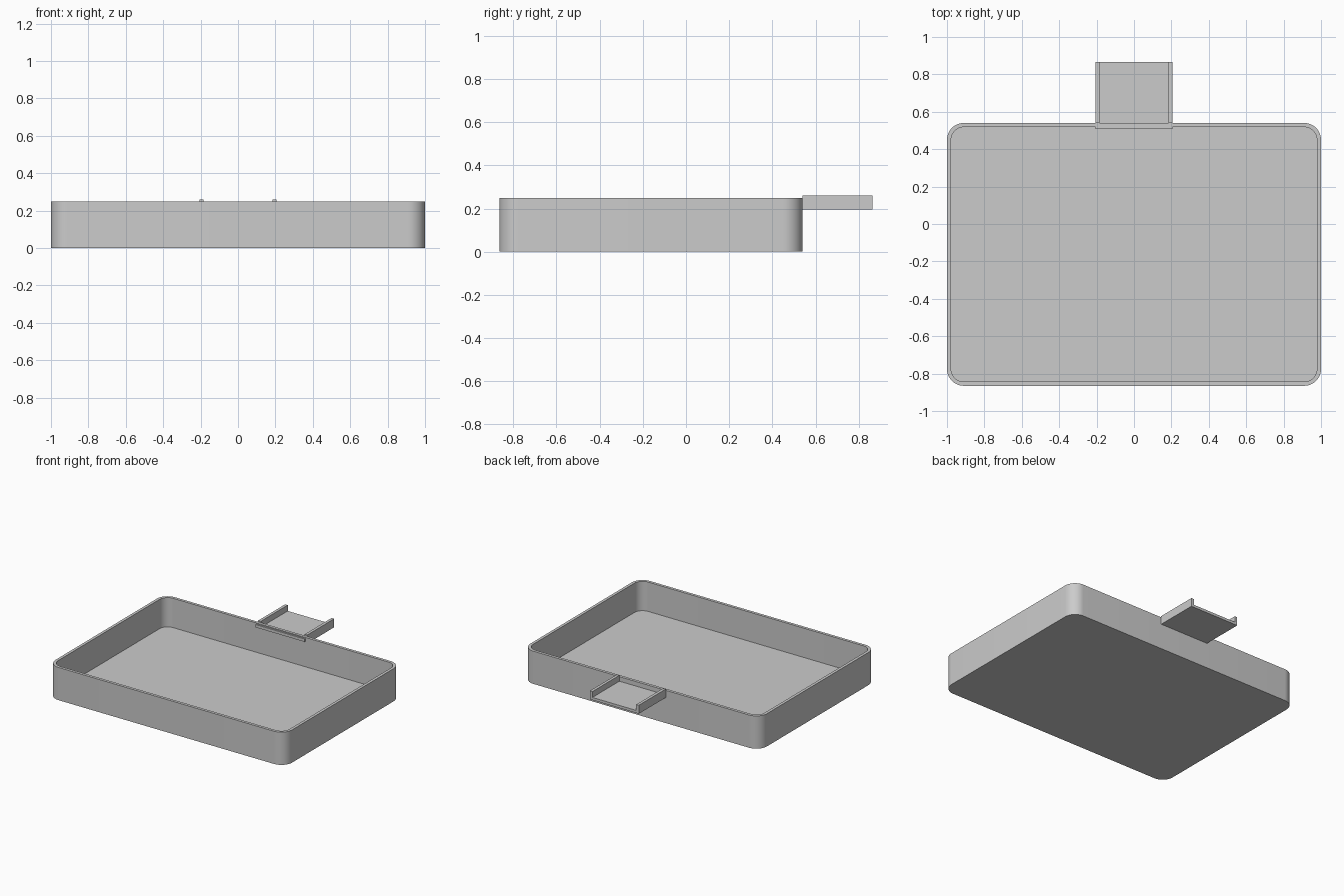
import bpy, bmesh, math

if "Cube" in bpy.data.objects:
    bpy.data.objects.remove(bpy.data.objects["Cube"], do_unlink=True)

grey = bpy.data.materials.new("plain_grey")
grey.use_nodes = True
grey.diffuse_color = (0.6, 0.6, 0.6, 1)
grey.node_tree.nodes["Principled BSDF"].inputs["Base Color"].default_value = (0.6, 0.6, 0.6, 1)

FRONT, BACK, HEIGHT = -0.865, 0.54, 0.25
WALL, FLOOR, RADIUS = 0.022, 0.026, 0.09


def add_object(name, bm):
    bmesh.ops.recalc_face_normals(bm, faces=bm.faces)
    mesh = bpy.data.meshes.new(name)
    bm.to_mesh(mesh)
    bm.free()
    mesh.materials.append(grey)
    obj = bpy.data.objects.new(name, mesh)
    bpy.context.collection.objects.link(obj)
    return obj


def rounded_loop(bm, inset, z, steps=12):
    """Rounded rectangle following the tray outline, moved inward by inset."""
    r = RADIUS - inset
    cx, y0, y1 = 1 - RADIUS, FRONT + RADIUS, BACK - RADIUS
    corners = [(cx, y1), (-cx, y1), (-cx, y0), (cx, y0)]
    verts = []
    for q, (x, y) in enumerate(corners):
        for i in range(steps + 1):
            a = (q + i / steps) * math.pi / 2
            verts.append(bm.verts.new((x + r * math.cos(a), y + r * math.sin(a), z)))
    return verts


def extruded(name, profile, start, end):
    """Extrude an x-z profile along y."""
    bm = bmesh.new()
    rings = [[bm.verts.new((x, y, z)) for x, z in profile] for y in (start, end)]
    bm.faces.new(rings[0])
    bm.faces.new(rings[1])
    n = len(profile)
    for i in range(n):
        j = (i + 1) % n
        bm.faces.new((rings[0][i], rings[0][j], rings[1][j], rings[1][i]))
    return add_object(name, bm)


# Tray: outer wall, rim, inner wall and floor as linked loops
bm = bmesh.new()
loops = [rounded_loop(bm, inset, z) for inset, z in
         ((0, 0), (0, HEIGHT), (WALL, HEIGHT), (WALL, FLOOR))]
for low, high in zip(loops, loops[1:]):
    for i in range(len(low)):
        j = (i + 1) % len(low)
        bm.faces.new((low[i], low[j], high[j], high[i]))
bm.faces.new(loops[0])
bm.faces.new(loops[-1])
tray = add_object("tray", bm)
bpy.context.view_layer.objects.active = tray
tray.select_set(True)
bpy.ops.object.shade_smooth_by_angle(angle=math.radians(30))

# Channel-shaped handle behind the back wall
half, inner = 0.207, 0.185
bottom, deck, top = 0.195, 0.215, 0.26
right_side = [(half, bottom), (half, top), (inner, top), (inner, deck)]
channel = right_side + [(-x, z) for x, z in reversed(right_side)]
extruded("handle_channel", channel, BACK, 0.865)

# Lip bar on the inside of the back wall
lip = [(-half, 0.22), (half, 0.22), (half, 0.242), (-half, 0.242)]
extruded("inner_lip", lip, 0.508, BACK - WALL)
